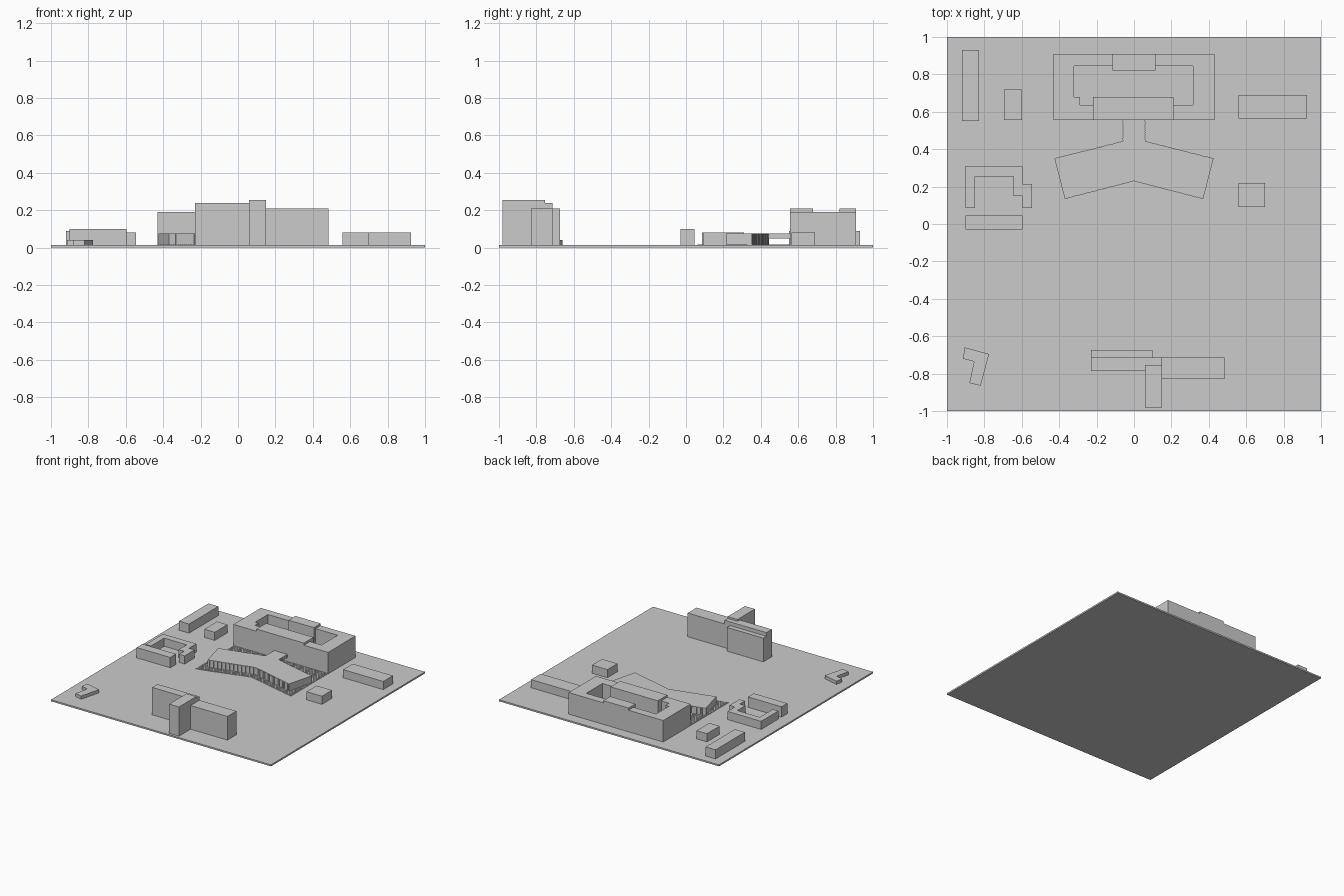
import bpy, bmesh, math
from mathutils import Vector

if "Cube" in bpy.data.objects:
    bpy.data.objects.remove(bpy.data.objects["Cube"])

G = 0.013  # top of the ground slab


def add_prism(bm, pts, z0, z1):
    lo = [bm.verts.new((x, y, z0)) for x, y in pts]
    hi = [bm.verts.new((x, y, z1)) for x, y in pts]
    n = len(pts)
    bm.faces.new(lo[::-1])
    bm.faces.new(hi)
    for i in range(n):
        j = (i + 1) % n
        bm.faces.new((lo[i], lo[j], hi[j], hi[i]))


def finish(name, bm):
    bmesh.ops.recalc_face_normals(bm, faces=bm.faces)
    me = bpy.data.meshes.new(name)
    bm.to_mesh(me)
    bm.free()
    ob = bpy.data.objects.new(name, me)
    bpy.context.collection.objects.link(ob)
    return ob


def prism(name, pts, top, z0=G):
    bm = bmesh.new()
    add_prism(bm, pts, z0, top)
    return finish(name, bm)


def rect(x0, x1, y0, y1):
    return [(x0, y0), (x1, y0), (x1, y1), (x0, y1)]


def box(name, x0, x1, y0, y1, top, z0=G):
    return prism(name, rect(x0, x1, y0, y1), top, z0)


# Ground slab
box("ground", -1, 1, -1, 1, G, 0)

# Courtyard block: two wings, joined by taller front and back halls
prism("courtyard_wing_left", [
    (-.115, .91), (-.43, .91), (-.43, .555), (-.22, .555), (-.22, .635),
    (-.29, .635), (-.29, .68), (-.32, .68), (-.32, .845), (-.115, .845)], .19)
prism("courtyard_wing_right", [
    (.115, .91), (.115, .845), (.315, .845), (.315, .635), (.21, .635),
    (.21, .555), (.43, .555), (.43, .91)], .19)
box("courtyard_front_hall", -.22, .21, .555, .68, .208)
box("courtyard_back_hall", -.115, .115, .82, .91, .208)

# Small surrounding buildings
for name, dims in {
    "west_long_house": (-.92, -.83, .55, .93, .088),
    "west_small_house": (-.695, -.60, .555, .72, .08),
    "east_long_house": (.56, .925, .565, .69, .08),
    "east_small_house": (.56, .70, .09, .22, .08),
    "west_bar": (-.90, -.595, -.03, .045, .098),
}.items():
    box(name, *dims)

prism("west_u_building", [
    (-.90, .085), (-.85, .085), (-.85, .255), (-.645, .255), (-.645, .15),
    (-.595, .15), (-.595, .085), (-.545, .085), (-.545, .215),
    (-.595, .215), (-.595, .31), (-.90, .31)], .08)
prism("corner_l_building", [
    (-.905, -.66), (-.915, -.72), (-.855, -.735), (-.88, -.85),
    (-.82, -.865), (-.775, -.695)], .04)

# Tall cluster at the front
box("cluster_back_slab", -.23, .10, -.715, -.675, .208)
prism("cluster_main_slab", [
    (-.23, -.785), (.06, -.785), (.06, -.755), (.15, -.755),
    (.15, -.715), (-.23, -.715)], .238)
box("cluster_east_slab", .15, .485, -.83, -.715, .208)
box("cluster_tower", .06, .15, -.98, -.755, .253)

# Slatted deck around the bent pavilion
bm = bmesh.new()
N = 86
pitch = .86 / N
for i in range(N):
    x = -.43 + i * pitch
    xm = x + pitch / 2
    front = .18 - abs(xm) * (.12 if xm < 0 else .105) / .43
    add_prism(bm, rect(x, x + pitch * .75, front, .555), G, G + .004)
finish("slatted_deck", bm)

# Bent pavilion and its bridge
FL, FM, FR = (-.37, .135), (0, .23), (.37, .135)
BR, NR, NL, BL = (.425, .35), (.06, .442), (-.06, .442), (-.425, .35)
prism("pavilion_body", [FL, FM, FR, BR, NR, NL, BL], .07)
prism("pavilion_roof", [FL, FM, FR, BR, NR, (.06, .555), (-.06, .555), NL, BL],
      .075, .07)
box("bridge", -.06, .06, .442, .555, .07, .048)


# Facade fins grouped in panels, set along an edge with the outside on its right
def fins(name, a, b, z0, panels, per=9):
    a, b = Vector(a), Vector(b)
    step = (b - a) / (panels * (per + 1))
    out = Vector((step.y, -step.x)).normalized() * .002
    bm = bmesh.new()
    for i in range(panels * (per + 1)):
        if i % (per + 1) == per:
            continue
        p = a + step * i
        q = p + step * .6
        add_prism(bm, [p, p + out, q + out, q], z0, .0715)
    finish(name, bm)


fins("front_fins_left", FL, FM, G, 6)
fins("front_fins_right", FM, FR, G, 6)
fins("back_fins_right", BR, NR, G, 6)
fins("back_fins_left", NL, BL, G, 6)
fins("bridge_fins_right", NR, (.06, .555), .048, 2)
fins("bridge_fins_left", (-.06, .555), NL, .048, 2)
